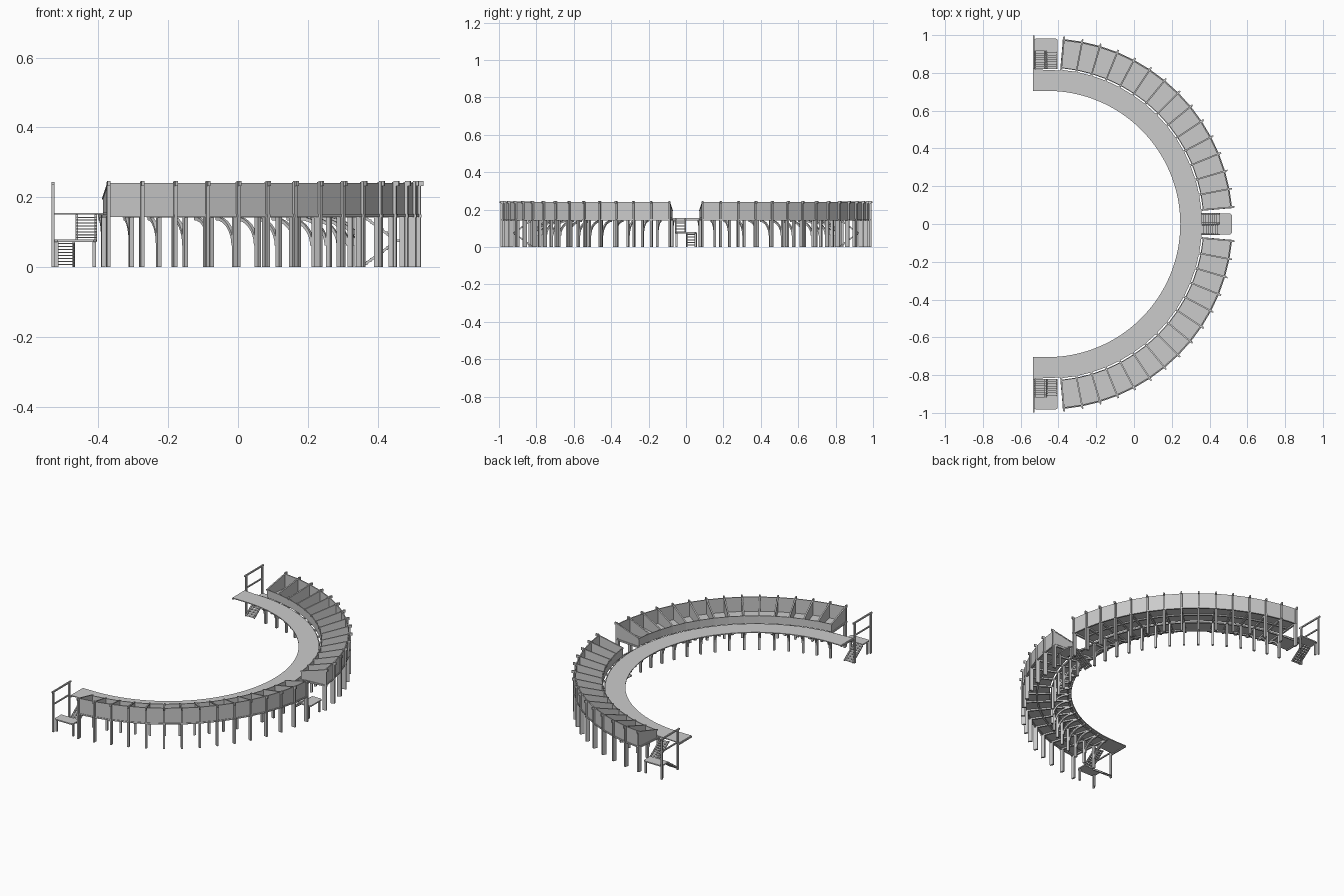
import bpy, bmesh, math
from mathutils import Vector, Matrix

if "Cube" in bpy.data.objects:
    bpy.data.objects.remove(bpy.data.objects["Cube"])

CX = -0.46                       # centre of the arc
FIRST, BAYS = 5.2, 14
STEP = (84.8 - FIRST) / BAYS
BAY_ANGLES = [math.radians(FIRST + STEP * i) for i in range(BAYS + 1)]


def polar(r, a):
    return (CX + r * math.cos(a), r * math.sin(a))


def finish(name, bm):
    bmesh.ops.recalc_face_normals(bm, faces=bm.faces)
    me = bpy.data.meshes.new(name)
    bm.to_mesh(me)
    bm.free()
    ob = bpy.data.objects.new(name, me)
    bpy.context.collection.objects.link(ob)
    return ob


def loft(bm, sections, caps=True):
    rows = [[bm.verts.new(p) for p in s] for s in sections]
    n = len(rows[0])
    for a, b in zip(rows, rows[1:]):
        for i in range(n):
            bm.faces.new((a[i], a[(i + 1) % n], b[(i + 1) % n], b[i]))
    if caps:
        bm.faces.new(rows[0])
        bm.faces.new(rows[-1][::-1])


def radial_prism(bm, profile, a, width):
    """Extrude an (r, z) profile sideways in the radial plane at angle a."""
    t = Vector((-math.sin(a), math.cos(a), 0)) * width / 2
    pts = [Vector((*polar(r, a), z)) for r, z in profile]
    loft(bm, [[p - t for p in pts], [p + t for p in pts]])


def radial_box(bm, r0, r1, z0, z1, a, width):
    radial_prism(bm, [(r0, z0), (r1, z0), (r1, z1), (r0, z1)], a, width)


def ring(bm, r0, r1, z0, z1, angles):
    loft(bm, [[(*polar(r, a), z) for r, z in
               ((r0, z0), (r1, z0), (r1, z1), (r0, z1))] for a in angles])


def box(bm, x0, x1, y0, y1, z0, z1):
    loft(bm, [[(x0, y0, z), (x1, y0, z), (x1, y1, z), (x0, y1, z)] for z in (z0, z1)])


def bar(bm, p, q, w):
    """Square bar between two points."""
    p, q = Vector(p), Vector(q)
    d = (q - p).normalized()
    s = d.cross(Vector((0, 0, 1)))
    s = s.normalized() if s.length > 1e-4 else Vector((1, 0, 0))
    u = d.cross(s)
    c = [(s * i + u * j) * w / 2 for i, j in ((-1, -1), (1, -1), (1, 1), (-1, 1))]
    loft(bm, [[e + k for k in c] for e in (p, q)])


SIDES = (1, -1)

# curved walkway with straight ends
bm = bmesh.new()
N = 64
path = [((-0.53, -0.705), (-0.53, -0.82))]
path += [(polar(0.705, a), polar(0.815, a))
         for a in (math.radians(-90 + 180 * i / N) for i in range(N + 1))]
path += [((-0.53, 0.705), (-0.53, 0.82))]
loft(bm, [[(*i, 0.150), (*o, 0.150), (*o, 0.155), (*i, 0.155)] for i, o in path])
finish("walkway", bm)

# gallery floor, walls and ring beams, one facet per bay
floor, outer, inner, beams = (bmesh.new() for _ in range(4))
for s in SIDES:
    A = [a * s for a in BAY_ANGLES]
    ring(floor, 0.828, 0.978, 0.150, 0.155, A)
    ring(outer, 0.974, 0.980, 0.150, 0.240, A)
    ring(inner, 0.828, 0.833, 0.150, 0.196, A)
    for r in (0.725, 0.815, 0.90, 0.978):
        ring(beams, r - 0.005, r + 0.005, 0.143, 0.151, A)
finish("gallery_floor", floor)
finish("outer_wall", outer)
finish("inner_wall", inner)
finish("ring_beams", beams)

# repeated radial frames
parts, caps, posts, legs, ribs, braces = (bmesh.new() for _ in range(6))
for s in SIDES:
    for b in BAY_ANGLES:
        a = b * s
        # sloping partition with cap rail
        radial_prism(parts, [(0.83, 0.155), (0.976, 0.155), (0.976, 0.236), (0.83, 0.196)], a, 0.004)
        radial_prism(caps, [(0.825, 0.193), (0.985, 0.236), (0.985, 0.242), (0.825, 0.199)], a, 0.008)
        # outer post to the ground, inner leg under the walkway edge
        radial_box(posts, 0.976, 0.988, 0, 0.243, a, 0.010)
        radial_box(posts, 0.980, 0.996, 0.232, 0.246, a, 0.008)
        radial_box(legs, 0.965, 0.980, 0, 0.146, a, 0.012)
        radial_box(legs, 0.809, 0.823, 0, 0.150, a, 0.012)
        # radial joist and curved bracket
        radial_box(ribs, 0.708, 0.990, 0.141, 0.150, a, 0.010)
        arc = [math.pi / 2 * i / 8 for i in range(9)]
        curve = [(0.722 + 0.09 * math.sin(t), 0.062 + 0.082 * math.cos(t)) for t in arc]
        curve += [(0.722 + 0.082 * math.sin(t), 0.062 + 0.072 * math.cos(t)) for t in arc[::-1]]
        radial_prism(braces, curve, a, 0.010)
for name, m in (("partitions", parts), ("partition_caps", caps), ("outer_posts", posts),
                ("legs", legs), ("joists", ribs), ("curved_brackets", braces)):
    finish(name, m)


def staircase(name, place):
    """Switchback stair: local u runs outward, v across (upper flight v<0)."""
    bm = bmesh.new()
    steps, run, half = 8, 0.095, 0.056
    for i in range(steps):
        f = (i + 1) / (steps + 1)
        u = run * (i + 0.5) / steps
        box(bm, u - 0.008, u + 0.008, 0.003, half, 0.077 * f - 0.003, 0.077 * f)
        box(bm, u - 0.008, u + 0.008, -half, -0.003, 0.152 - 0.075 * f - 0.003, 0.152 - 0.075 * f)
    # stringers
    for v in (0.004, half - 0.002):
        bar(bm, (0, v, 0.003), (run, v, 0.072), 0.007)
        bar(bm, (0, -v, 0.147), (run, -v, 0.076), 0.007)
    # landing with clipped corners
    out = [(run, -half), (run + 0.058, -half), (run + 0.066, -half + 0.008),
           (run + 0.066, half - 0.008), (run + 0.058, half), (run, half)]
    loft(bm, [[(u, v, z) for u, v in out] for z in (0.072, 0.079)])
    # landing legs
    for v in (-half + 0.006, half - 0.006):
        box(bm, run + 0.045, run + 0.055, v - 0.005, v + 0.005, 0, 0.073)
    bm.transform(place)
    finish(name, bm)


# centre stair and a stair at each end
staircase("centre_stair", Matrix.Translation((0.357, 0, 0)))
for s, label in ((1, "back"), (-1, "front")):
    m = Matrix(((0, -1.08, 0, -0.466), (s, 0, 0, s * 0.822), (0, 0, 1, 0), (0, 0, 0, 1)))
    staircase(label + "_stair", m)
    # end railing
    bm = bmesh.new()
    for y in (0.985, 0.835):
        box(bm, -0.534, -0.526, s * y - 0.006, s * y + 0.006, 0, 0.243)
    bar(bm, (-0.53, s * 0.82, 0.240), (-0.53, s * 0.998, 0.240), 0.008)
    bar(bm, (-0.53, s * 0.835, 0.165), (-0.53, s * 0.985, 0.165), 0.007)
    bar(bm, (-0.53, s * 0.705, 0.149), (-0.53, s * 0.835, 0.149), 0.008)
    finish(label + "_railing", bm)

# walkway support beams where the gallery is interrupted
bm = bmesh.new()
ring(bm, 0.72, 0.73, 0.143, 0.150, [BAY_ANGLES[0] * k for k in (-1, 0, 1)])
ring(bm, 0.81, 0.82, 0.143, 0.150, [BAY_ANGLES[0] * k for k in (-1, 0, 1)])
finish("centre_beams", bm)
